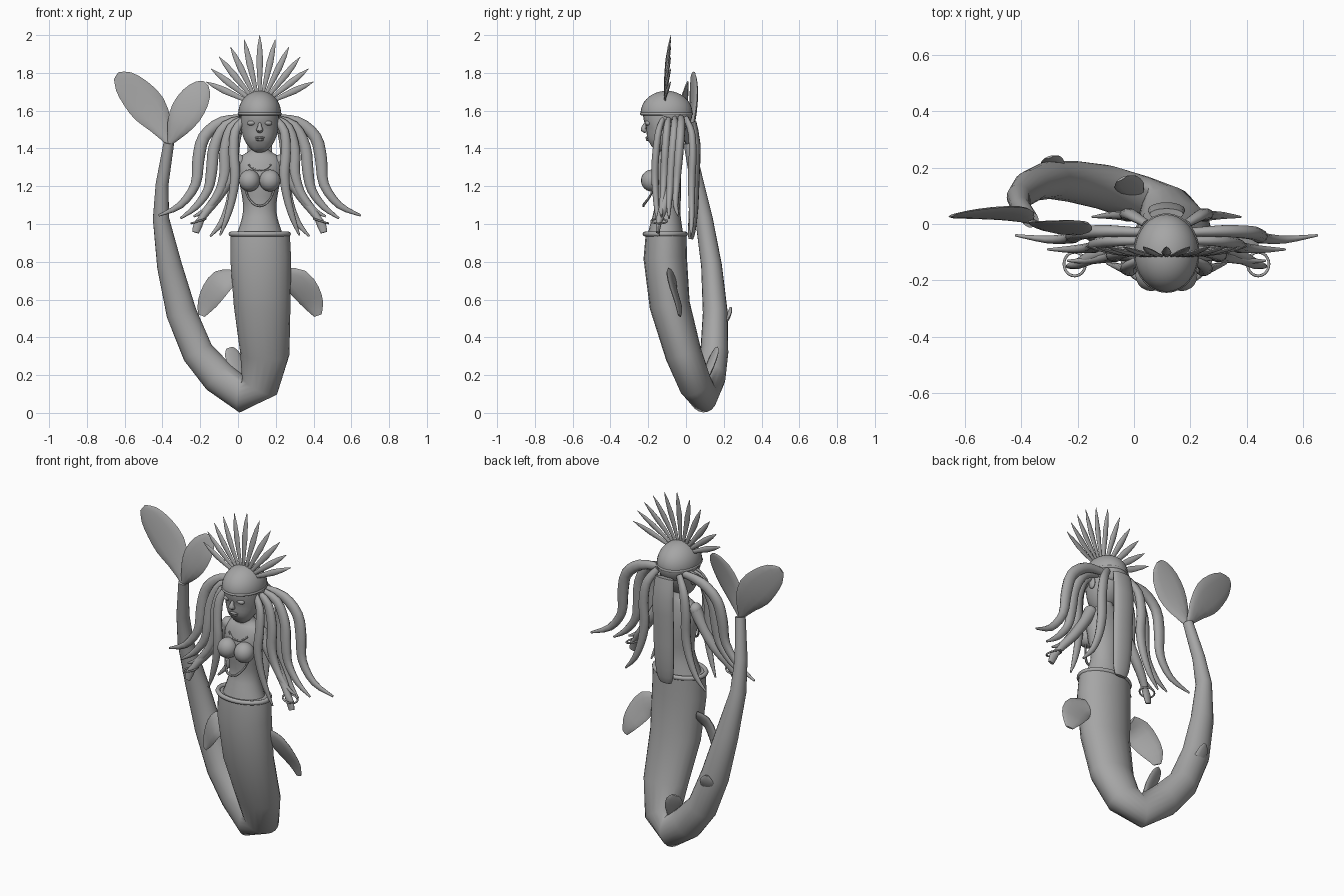
import bpy, bmesh, math
from mathutils import Vector, Matrix

CX = 0.115  # mirror plane of the upper body
mat = bpy.data.materials.new("stone grey")
mat.diffuse_color = (0.38, 0.38, 0.38, 1)


def finish(bm, name, angle=40):
    bmesh.ops.recalc_face_normals(bm, faces=bm.faces)
    me = bpy.data.meshes.new(name)
    bm.to_mesh(me)
    bm.free()
    me.materials.append(mat)
    ob = bpy.data.objects.new(name, me)
    bpy.context.collection.objects.link(ob)
    bpy.ops.object.select_all(action='DESELECT')
    ob.select_set(True)
    bpy.context.view_layer.objects.active = ob
    bpy.ops.object.shade_smooth_by_angle(angle=math.radians(angle))
    return ob


def refine(rows, n):
    """Catmull-Rom subdivision of rows of numbers."""
    rows = [Vector(r) for r in rows]
    out = []
    for i in range(len(rows) - 1):
        p0, p1, p2, p3 = rows[max(i - 1, 0)], rows[i], rows[i + 1], rows[min(i + 2, len(rows) - 1)]
        for k in range(n):
            t = k / n
            out.append(p1 + 0.5 * t * ((p2 - p0) + t * ((2 * p0 - 5 * p1 + 4 * p2 - p3)
                       + t * (3 * (p1 - p2) + p3 - p0))))
    return out + [rows[-1]]


def loft(name, rows, sides=12, smooth=1, roll=0, ref=(0, 1, 0), angle=50):
    """Elliptical sections; each row is x, y, z, half width, half depth."""
    rows = refine(rows, smooth)
    pts = [Vector(r[:3]) for r in rows]
    bm = bmesh.new()
    rings = []
    for i, r in enumerate(rows):
        t = (pts[min(i + 1, len(pts) - 1)] - pts[max(i - 1, 0)]).normalized()
        n = Matrix.Rotation(roll, 3, t) @ t.cross(Vector(ref)).normalized()
        b = n.cross(t)
        a, d = max(r[3], .001), max(r[4], .001)
        rings.append([bm.verts.new(pts[i] + n * a * math.cos(2 * math.pi * k / sides)
                                   + b * d * math.sin(2 * math.pi * k / sides)) for k in range(sides)])
    for r0, r1 in zip(rings, rings[1:]):
        for k in range(sides):
            j = (k + 1) % sides
            bm.faces.new((r0[k], r0[j], r1[j], r1[k]))
    bm.faces.new(rings[0])
    bm.faces.new(rings[-1])
    return finish(bm, name, angle)


def ball(name, c, r, rot=0, seg=20):
    bm = bmesh.new()
    bmesh.ops.create_uvsphere(bm, u_segments=seg, v_segments=seg * 2 // 3, radius=1)
    m = Matrix.Translation(c) @ Matrix.Rotation(rot, 4, 'Y') @ Matrix.Diagonal((*r, 1))
    bmesh.ops.transform(bm, matrix=m, verts=bm.verts)
    return finish(bm, name)


def ring(name, c, rx, ry, minor, tilt=0, n=32):
    bm = bmesh.new()
    rot = Matrix.Rotation(tilt, 3, 'Y')
    grid = []
    for i in range(n):
        a = 2 * math.pi * i / n
        grid.append([bm.verts.new(Vector(c) + rot @ Vector((
            (rx + minor * math.cos(q)) * math.cos(a), (ry + minor * math.cos(q)) * math.sin(a),
            minor * math.sin(q)))) for q in [math.pi * k / 4 for k in range(8)]])
    for i in range(n):
        for k in range(8):
            g, h, l = grid[i], grid[(i + 1) % n], (k + 1) % 8
            bm.faces.new((g[k], h[k], h[l], g[l]))
    return finish(bm, name, 60)


def pair(name, rows, **kw):
    """Rows give x as distance from the mirror plane."""
    for s, side in ((1, "left"), (-1, "right")):
        loft(f"{name}_{side}", [(CX + s * r[0], *r[1:]) for r in rows], **kw)


# Fish body and upturned tail
loft("fish_tail", [
    (.117, -.105, .95, .157, .108), (.12, -.11, .82, .161, .115), (.128, -.086, .57, .15, .107),
    (.142, -.013, .31, .13, .097), (.114, .05, .15, .106, .088), (.024, .09, .095, .094, .082),
    (-.103, .13, .19, .092, .08), (-.213, .15, .32, .084, .074), (-.30, .155, .53, .08, .066),
    (-.363, .135, .78, .066, .055), (-.408, .095, 1.03, .043, .046), (-.402, .06, 1.21, .034, .036),
    (-.366, .015, 1.43, .028, .028)], sides=20, angle=65)

# Tail flukes
loft("fluke_large", [(-.365, .01, 1.42, .01, .01), (-.41, .03, 1.52, .062, .014), (-.47, .04, 1.61, .096, .014),
                     (-.54, .04, 1.69, .09, .012), (-.605, .035, 1.755, .064, .008), (-.645, .03, 1.785, .022, .004)],
     smooth=2, roll=.2)
loft("fluke_small", [(-.365, .01, 1.42, .01, .01), (-.32, -.01, 1.51, .062, .014), (-.275, -.015, 1.59, .087, .014),
                     (-.225, -.01, 1.67, .08, .012), (-.188, 0, 1.725, .05, .007), (-.17, .005, 1.745, .017, .004)],
     smooth=2, roll=-.25)

# Side fins, twisted alike, and small tail fins
for s, side, roll in ((1, "left", .35), (-1, "right", .55)):
    loft("side_fin_" + side, [(CX + s * x, y, z, a, d) for x, y, z, a, d in (
        (.14, -.07, .72, .05, .014), (.20, -.075, .695, .076, .014), (.25, -.06, .635, .074, .012),
        (.287, -.04, .57, .055, .009), (.308, -.035, .515, .022, .005))], smooth=2, roll=roll)
loft("inner_tail_fin", [(.015, .10, .17, .02, .012), (-.005, .125, .24, .045, .013),
                        (-.03, .15, .31, .045, .01), (-.045, .16, .345, .02, .004)], smooth=2, roll=.5)
loft("outer_tail_fin", [(-.26, .18, .44, .02, .012), (-.285, .212, .49, .04, .012),
                        (-.295, .23, .53, .035, .009), (-.3, .237, .56, .012, .004)], smooth=2, roll=.3)

# Torso, neck and belt
loft("torso", [(CX, -.108, .94, .125, .095), (CX, -.105, 1.0, .103, .083), (CX, -.10, 1.07, .088, .07),
               (CX, -.10, 1.15, .094, .074), (CX, -.105, 1.24, .112, .078), (CX, -.10, 1.32, .12, .065),
               (CX, -.095, 1.365, .09, .05), (CX, -.10, 1.395, .046, .043), (CX, -.11, 1.46, .04, .04)],
     sides=20, smooth=2)
ring("belt", (CX, -.11, .947), .152, .107, .013)
for s in (-1, 1):
    ball("breast", (CX + s * .054, -.182, 1.23), (.056, .056, .058))
    ball("shoulder", (CX + s * .108, -.10, 1.33), (.036, .036, .038))
    ball("ear", (CX + s * .102, -.09, 1.51), (.012, .022, .034))
    ball("eye", (CX + s * .042, -.2, 1.535), (.024, .018, .014), s * .12)
    ring("bracelet", (CX + s * .325, -.142, 1.015), .04, .042, .005, s * .3, 24)

# Arms with tapered hands
pair("arm", [(.108, -.10, 1.33, .036, .036), (.165, -.10, 1.23, .031, .031), (.225, -.105, 1.14, .027, .027),
             (.28, -.125, 1.07, .023, .023), (.31, -.14, 1.025, .019, .019), (.327, -.145, .995, .024, .014),
             (.34, -.15, .955, .018, .009)], smooth=2)

# Necklaces
pair("collar_necklace", [(0, -.175, 1.285, .005, .005), (.03, -.17, 1.29, .005, .005), (.06, -.16, 1.315, .005, .005)],
     sides=6, smooth=3, ref=(0, 0, 1))
pair("long_necklace", [(0, -.225, 1.095, .007, .007), (.03, -.222, 1.105, .007, .007),
                       (.06, -.195, 1.14, .006, .006), (.075, -.175, 1.18, .006, .006)], sides=6, smooth=3)

# Head and face
loft("head", [(CX, -.165, 1.395, .028, .025), (CX, -.153, 1.41, .055, .052), (CX, -.137, 1.445, .08, .078),
              (CX, -.118, 1.49, .096, .1), (CX, -.108, 1.54, .101, .117), (CX, -.105, 1.60, .1, .122),
              (CX, -.105, 1.64, .08, .1)], sides=24, smooth=2)
loft("nose", [(CX, -.209, 1.535, .008, .01), (CX, -.22, 1.515, .011, .013), (CX, -.224, 1.5, .019, .015),
              (CX, -.21, 1.49, .013, .01)], smooth=2)
ball("upper_lip", (CX, -.203, 1.457), (.026, .012, .007))
ball("lower_lip", (CX, -.2, 1.446), (.021, .012, .007))

# Cap: round behind, cut flat above the brow
cap = ball("cap", (CX, -.103, 1.588), (.113, .137, .117), seg=32)
for v in cap.data.vertices:
    v.co.z = max(v.co.z, 1.575 - .6 * max(0, v.co.y + .12))
ring("cap_rim", (CX, -.103, 1.583), .109, .133, .008)

# Crown of spikes
for i in range(-5, 6):
    a = math.radians(13 * i)
    length = .38 - .013 * abs(i)
    rows = []
    for t, w in ((.15, .007), (.45, .014), (.65, .018), (.85, .012), (1, .001)):
        rows.append((CX + math.sin(a) * length * t, -.115 + .035 * t * t, 1.62 + math.cos(a) * length * t, w, w * .5))
    loft("crown_spike", rows, sides=8)


# Side locks: each list is distance out, depth, height
def lock(name, pts, r):
    n = len(pts) - 1
    pair(name, [(*p, r * f, r * f * .75) for p, f in
                ((p, (.7, 1, 1.1, 1.1, .9, .65, .2)[round(6 * i / n)]) for i, p in enumerate(pts))],
         sides=10, smooth=3)


lock("outer_lock", [(.07, -.03, 1.56), (.20, -.025, 1.54), (.295, -.03, 1.46), (.325, -.04, 1.34),
                    (.34, -.05, 1.21), (.42, -.055, 1.10), (.535, -.04, 1.045)], .029)
lock("second_lock", [(.07, -.06, 1.56), (.18, -.06, 1.52), (.24, -.07, 1.41), (.255, -.08, 1.28),
                     (.275, -.085, 1.18), (.34, -.09, 1.09), (.42, -.09, 1.03)], .027)
lock("third_lock", [(.075, -.09, 1.56), (.15, -.10, 1.51), (.185, -.11, 1.39), (.185, -.115, 1.27),
                    (.215, -.12, 1.17), (.28, -.13, 1.08), (.35, -.13, 1.04)], .026)
lock("front_lock", [(.08, -.12, 1.56), (.13, -.145, 1.49), (.138, -.16, 1.37), (.13, -.165, 1.26),
                    (.145, -.16, 1.14), (.175, -.15, 1.03), (.21, -.14, .94)], .024)

# Broad back hair and the locks beside it
loft("back_hair", [(CX, .035, 1.54, .06, .02), (CX, .05, 1.42, .066, .027), (CX, .045, 1.25, .065, .027),
                   (CX, .04, 1.08, .062, .025), (CX, .03, .96, .052, .02), (CX, .025, .92, .035, .012)],
     sides=16, smooth=2)
lock("back_lock", [(.07, .0, 1.56), (.12, .03, 1.48), (.138, .035, 1.36), (.135, .03, 1.24),
                   (.155, .03, 1.12), (.2, .03, 1.01), (.262, .025, .935)], .026)
